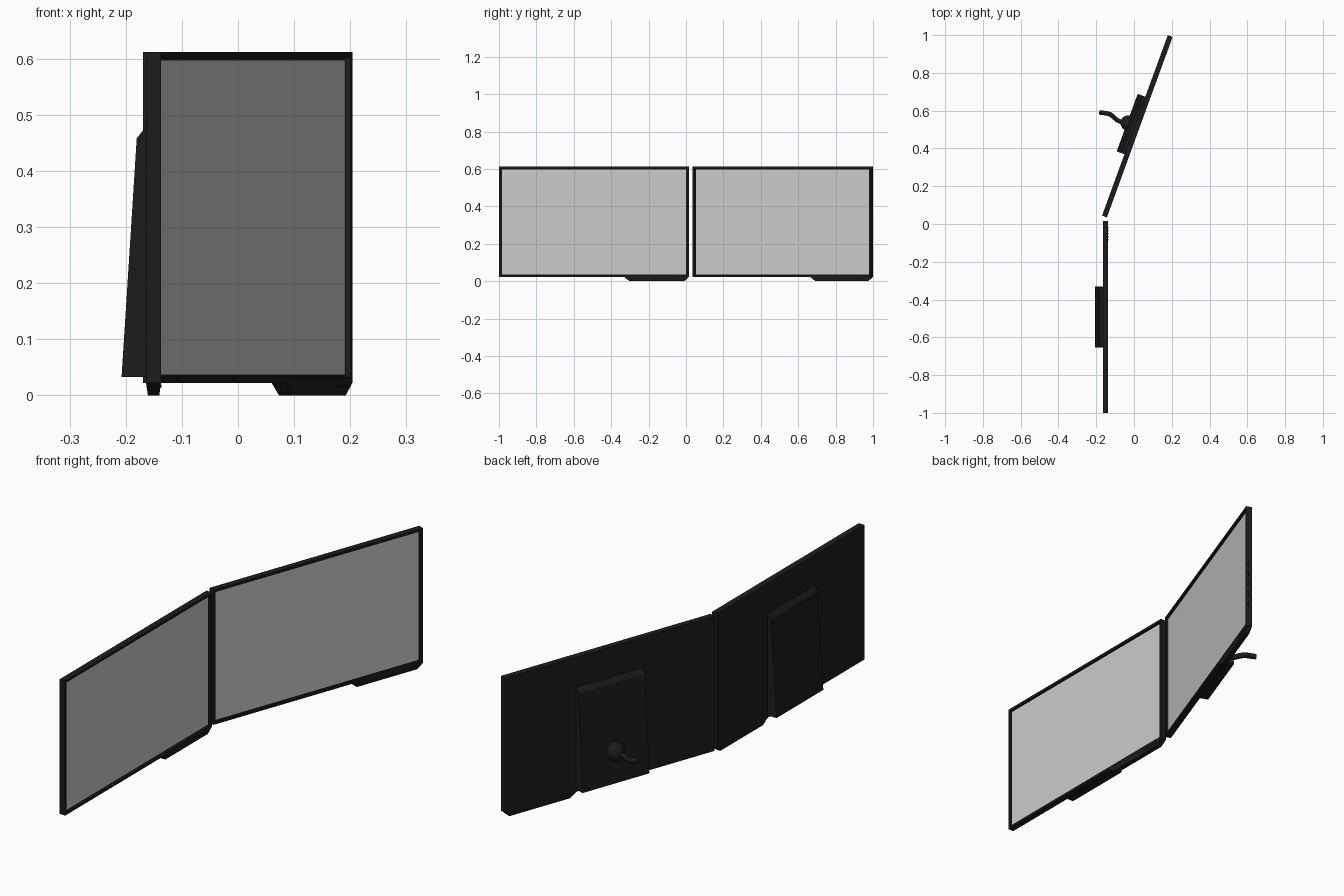
import bpy, bmesh
from math import radians
from mathutils import Matrix, Vector

if "Cube" in bpy.data.objects:
    bpy.data.objects.remove(bpy.data.objects["Cube"])

L, T = 1.016, 0.027          # panel width and thickness
Z0, Z1 = 0.022, 0.612        # panel bottom and top
BEZEL, RECESS = 0.015, 0.010

black = bpy.data.materials.new("black_plastic")
black.diffuse_color = (0.012, 0.012, 0.012, 1)
black.use_nodes = True
black.node_tree.nodes["Principled BSDF"].inputs["Base Color"].default_value = black.diffuse_color


def finish(bm, name, mat, M):
    bmesh.ops.recalc_face_normals(bm, faces=bm.faces)
    me = bpy.data.meshes.new(name)
    bm.to_mesh(me)
    bm.free()
    ob = bpy.data.objects.new(name, me)
    bpy.context.collection.objects.link(ob)
    ob.matrix_world = M
    if mat:
        me.materials.append(mat)
    return ob


def add_box(bm, x0, x1, y0, y1, z0, z1):
    m = Matrix.Translation(((x0 + x1) / 2, (y0 + y1) / 2, (z0 + z1) / 2))
    m = m @ Matrix.Diagonal((x1 - x0, y1 - y0, z1 - z0, 1))
    return bmesh.ops.create_cube(bm, size=1, matrix=m)["verts"]


def prism(bm, profile, y0, y1):
    # extrude an x/z profile along y
    f = bm.faces.new([bm.verts.new((x, y0, z)) for x, z in profile])
    ext = bmesh.ops.extrude_face_region(bm, geom=[f])["geom"]
    vs = [v for v in ext if isinstance(v, bmesh.types.BMVert)]
    bmesh.ops.translate(bm, verts=vs, vec=(0, y1 - y0, 0))


def build_monitor(side, M):
    h, t = L / 2, T / 2

    # frame with recessed front
    bm = bmesh.new()
    add_box(bm, -t, t, -h, h, Z0, Z1)
    bm.normal_update()
    front = max(bm.faces, key=lambda f: f.normal.x)
    bmesh.ops.inset_region(bm, faces=[front], thickness=BEZEL)
    ext = bmesh.ops.extrude_discrete_faces(bm, faces=[front])["faces"][0]
    bmesh.ops.translate(bm, verts=ext.verts, vec=(-RECESS, 0, 0))
    finish(bm, side + "_frame", black, M)

    # screen
    bm = bmesh.new()
    s = t - RECESS
    add_box(bm, s - 0.001, s + 0.001, -h + BEZEL, h - BEZEL, Z0 + BEZEL - 0.001, Z1 - BEZEL + 0.001)
    finish(bm, side + "_screen", None, M)

    # wedge-shaped rear housing
    bm = bmesh.new()
    prism(bm, [(-t + 0.002, 0.033), (-0.057, 0.033), (-0.030, 0.458), (-t + 0.002, 0.482)], -0.162, 0.162)
    finish(bm, side + "_rear_housing", black, M)

    # tapered control strip hanging below the frame
    bm = bmesh.new()
    vs = add_box(bm, -t, t, 0.16, h, 0, Z0 + 0.001)
    for v in vs:
        if v.co.z < 0.01:
            v.co.x *= 0.75
            v.co.y += 0.03 if v.co.y < 0.3 else -0.025
    finish(bm, side + "_control_strip", black, M)

    # small buttons on the strip and sockets along the outer edge
    bm = bmesh.new()
    for i in range(5):
        y = 0.405 + i * 0.016
        add_box(bm, t - 0.006, t + 0.001, y, y + 0.008, 0.014, 0.019)
    finish(bm, side + "_buttons", black, M)


# left monitor faces +x, right monitor is turned by 20 degrees
M_left = Matrix.Translation((-0.1505, -0.492, 0))
M_right = Matrix.Translation((0.0175, 0.517, 0)) @ Matrix.Rotation(radians(-20), 4, 'Z')
build_monitor("left", M_left)
build_monitor("right", M_right)

# side sockets on the right monitor
bm = bmesh.new()
for i in range(5):
    z = 0.12 + i * 0.05
    add_box(bm, -0.006, 0.004, L / 2 - 0.004, L / 2 + 0.001, z, z + 0.025)
finish(bm, "side_sockets", black, M_right)

# ball joint
bm = bmesh.new()
bmesh.ops.create_uvsphere(bm, u_segments=32, v_segments=16, radius=0.040,
                          matrix=Matrix.Translation((-0.052, 0, 0.17)))
ball = finish(bm, "ball_joint", black, M_right)
for p in ball.data.polygons:
    p.use_smooth = True

# bent arm
cu = bpy.data.curves.new("bent_arm", 'CURVE')
cu.dimensions = '3D'
cu.bevel_depth = 0.012
cu.bevel_resolution = 4
cu.use_fill_caps = True
sp = cu.splines.new('BEZIER')
pts = [(-0.060, -0.004, 0.168), (-0.107, -0.006, 0.168), (-0.156, 0.010, 0.178), (-0.213, 0.001, 0.188)]
sp.bezier_points.add(len(pts) - 1)
for bp, co in zip(sp.bezier_points, pts):
    bp.co = co
    bp.handle_left_type = bp.handle_right_type = 'AUTO'
cu.materials.append(black)
arm = bpy.data.objects.new("bent_arm", cu)
bpy.context.collection.objects.link(arm)
arm.matrix_world = M_right
